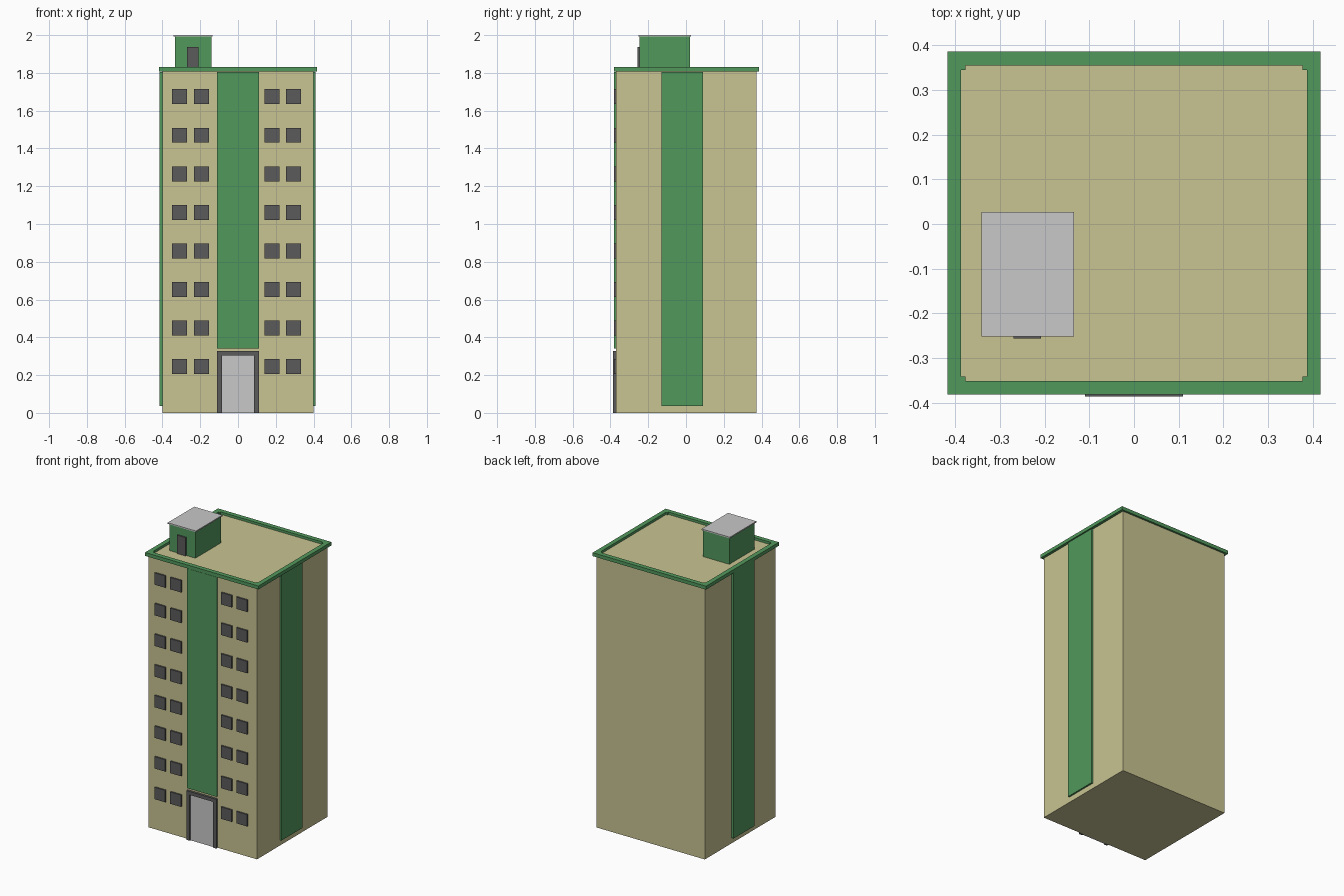
import bpy, bmesh

if "Cube" in bpy.data.objects:
    bpy.data.objects.remove(bpy.data.objects["Cube"])


def material(name, rgb):
    m = bpy.data.materials.new(name)
    m.diffuse_color = (*rgb, 1)
    m.use_nodes = True
    m.node_tree.nodes["Principled BSDF"].inputs["Base Color"].default_value = m.diffuse_color
    return m


TAN = material("tan_wall", (0.578, 0.55, 0.288))
GREEN = material("green_trim", (0.084, 0.314, 0.107))
DARK = material("dark_grey", (0.105, 0.105, 0.108))
LIGHT = material("light_grey", (0.578, 0.578, 0.58))


def add_object(name, bm, mat):
    bmesh.ops.recalc_face_normals(bm, faces=bm.faces)
    me = bpy.data.meshes.new(name)
    bm.to_mesh(me)
    bm.free()
    me.materials.append(mat)
    ob = bpy.data.objects.new(name, me)
    bpy.context.collection.objects.link(ob)
    return ob


def box_into(bm, x, y, z):
    verts = bmesh.ops.create_cube(bm, size=1)["verts"]
    for v in verts:
        for i, (lo, hi) in enumerate((x, y, z)):
            v.co[i] = lo if v.co[i] < 0 else hi


def box(name, x, y, z, mat):
    bm = bmesh.new()
    box_into(bm, x, y, z)
    return add_object(name, bm, mat)


def prism(name, loops, to3d, depth, mat):
    """Fill 2D outlines (later ones are holes) and extrude by a vector."""
    bm = bmesh.new()
    for loop in loops:
        vs = [bm.verts.new(to3d(a, b)) for a, b in loop]
        for i, v in enumerate(vs):
            bm.edges.new((v, vs[i - 1]))
    bmesh.ops.triangle_fill(bm, edges=bm.edges[:], use_beauty=True)
    res = bmesh.ops.extrude_face_region(bm, geom=bm.faces[:], use_keep_orig=True)
    moved = [g for g in res["geom"] if isinstance(g, bmesh.types.BMVert)]
    bmesh.ops.translate(bm, verts=moved, vec=depth)
    return add_object(name, bm, mat)


FRONT = -0.371

# Main block
box("tower_body", (-0.40, 0.40), (FRONT, 0.373), (0, 1.815), TAN)

# Roof rim with small stepped inner corners
x0, y0, y1, n = 0.387, -0.352, 0.355, 0.01
outer = [(-0.418, -0.382), (0.418, -0.382), (0.418, 0.386), (-0.418, 0.386)]
inner = [(-x0 + n, y0), (x0 - n, y0), (x0 - n, y0 + n), (x0, y0 + n),
         (x0, y1 - n), (x0 - n, y1 - n), (x0 - n, y1), (-x0 + n, y1),
         (-x0 + n, y1 - n), (-x0, y1 - n), (-x0, y0 + n), (-x0 + n, y0 + n)]
prism("roof_rim", [outer, inner], lambda a, b: (a, b, 1.808), (0, 0, 0.023), GREEN)

# Vertical green bands
box("front_band", (-0.11, 0.11), (-0.38, FRONT + 0.005), (0.342, 1.806), GREEN)
box("right_band", (0.395, 0.411), (-0.129, 0.091), (0.036, 1.806), GREEN)
box("left_band", (-0.415, -0.395), (-0.129, 0.091), (0.036, 1.806), GREEN)

# Windows: eight floors of four
bm = bmesh.new()
for floor in range(8):
    z = 0.205 + 0.2042 * floor
    for x in (-0.349, -0.233, 0.141, 0.254):
        box_into(bm, (x, x + 0.079), (-0.381, FRONT + 0.001), (z, z + 0.079))
add_object("windows", bm, DARK)

# Entrance frame and door
frame = [(-0.11, 0), (-0.11, 0.328), (0.11, 0.328), (0.11, 0),
         (0.086, 0), (0.086, 0.305), (-0.086, 0.305), (-0.086, 0)]
prism("entrance_frame", [frame], lambda a, b: (a, -0.386, b), (0, 0.016, 0), DARK)
box("entrance_door", (-0.086, 0.086), (-0.378, FRONT + 0.001), (0, 0.305), LIGHT)

# Rooftop stair hut
box("roof_hut", (-0.334, -0.141), (-0.247, 0.021), (1.81, 1.992), GREEN)
box("roof_hut_cap", (-0.342, -0.134), (-0.252, 0.027), (1.992, 2.0), LIGHT)
box("roof_hut_door", (-0.27, -0.208), (-0.256, -0.246), (1.812, 1.938), DARK)
